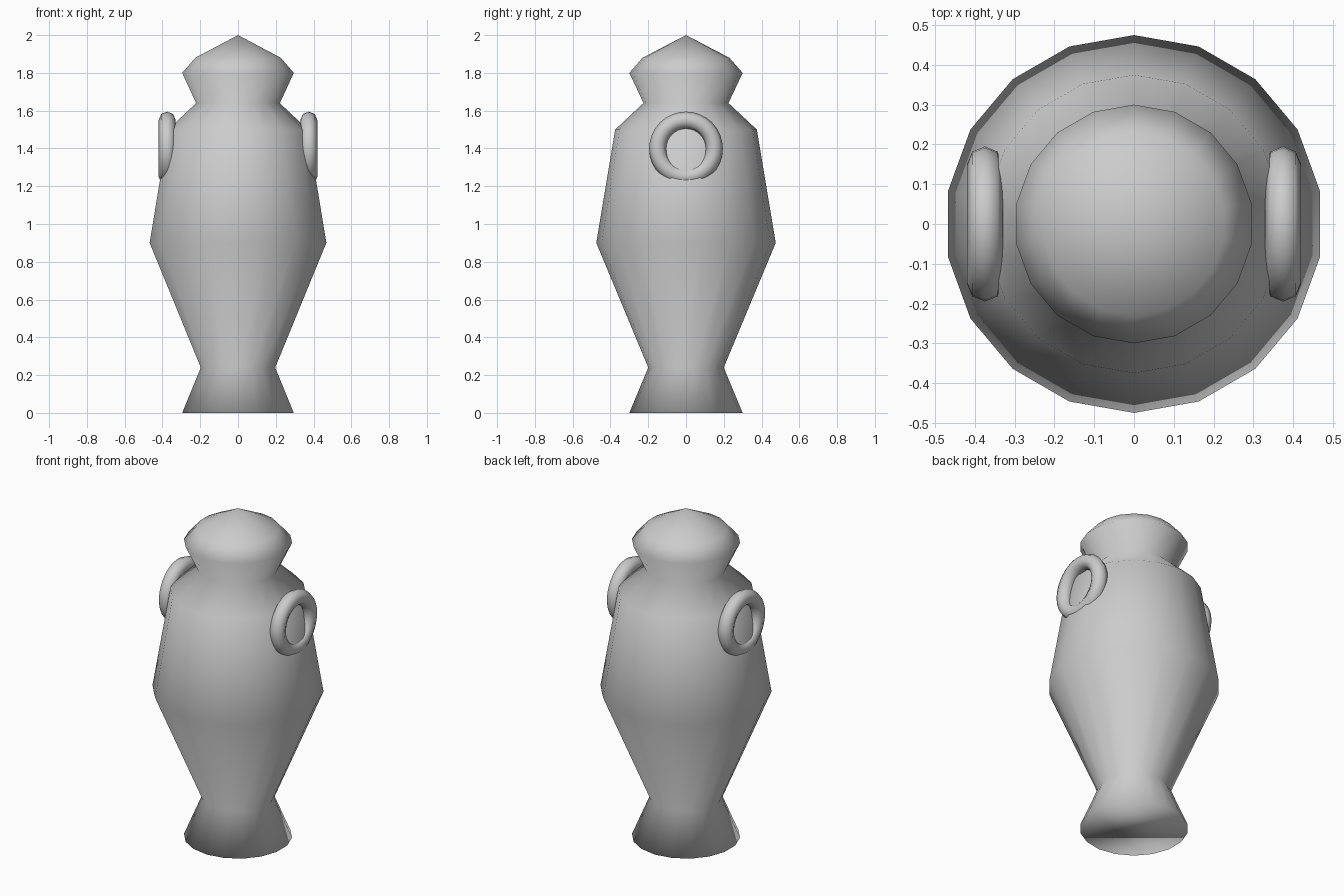
import bpy, bmesh, math
from mathutils import Vector

cube = bpy.data.objects.get("Cube")
if cube:
    bpy.data.objects.remove(cube, do_unlink=True)

# Single plain stone-grey material
grey = bpy.data.materials.new("plain_grey")
grey.use_nodes = True
colour = (0.6, 0.6, 0.6, 1)
grey.diffuse_color = colour
grey.node_tree.nodes["Principled BSDF"].inputs["Base Color"].default_value = colour


def lathe(name, profile, sides):
    """Spin a (radius, height) profile around z, starting on the y axis."""
    bm = bmesh.new()
    verts = [bm.verts.new((0, r, z)) for r, z in profile]
    edges = [bm.edges.new(pair) for pair in zip(verts, verts[1:])]
    bmesh.ops.spin(bm, geom=verts + edges, cent=Vector(), axis=(0, 0, 1),
                   angle=math.tau, steps=sides)
    bmesh.ops.remove_doubles(bm, verts=bm.verts, dist=0.0005)
    # Close the open foot with one face
    rim = [e for e in bm.edges if e.is_boundary]
    bmesh.ops.contextual_create(bm, geom=rim)
    bmesh.ops.recalc_face_normals(bm, faces=bm.faces)
    mesh = bpy.data.meshes.new(name)
    bm.to_mesh(mesh)
    bm.free()
    obj = bpy.data.objects.new(name, mesh)
    bpy.context.collection.objects.link(obj)
    return obj


def finish(obj):
    obj.data.materials.append(grey)
    for face in obj.data.polygons:
        face.use_smooth = True


# Foot, belly, shoulder, neck and pointed lid in one turned shape
urn = lathe("urn_body", [(0.3, 0), (0.2, 0.24), (0.475, 0.9), (0.375, 1.5),
                         (0.225, 1.64), (0.3, 1.8), (0.23, 1.88), (0, 2)], 18)
finish(urn)

# Upright ring handles half sunk into each side
for side, name in ((1, "left_handle"), (-1, "right_handle")):
    bpy.ops.mesh.primitive_torus_add(
        location=(side * 0.375, 0, 1.4), rotation=(0, math.pi / 2, 0),
        major_radius=0.15, minor_radius=0.045,
        major_segments=32, minor_segments=8)
    handle = bpy.context.object
    handle.name = name
    finish(handle)
